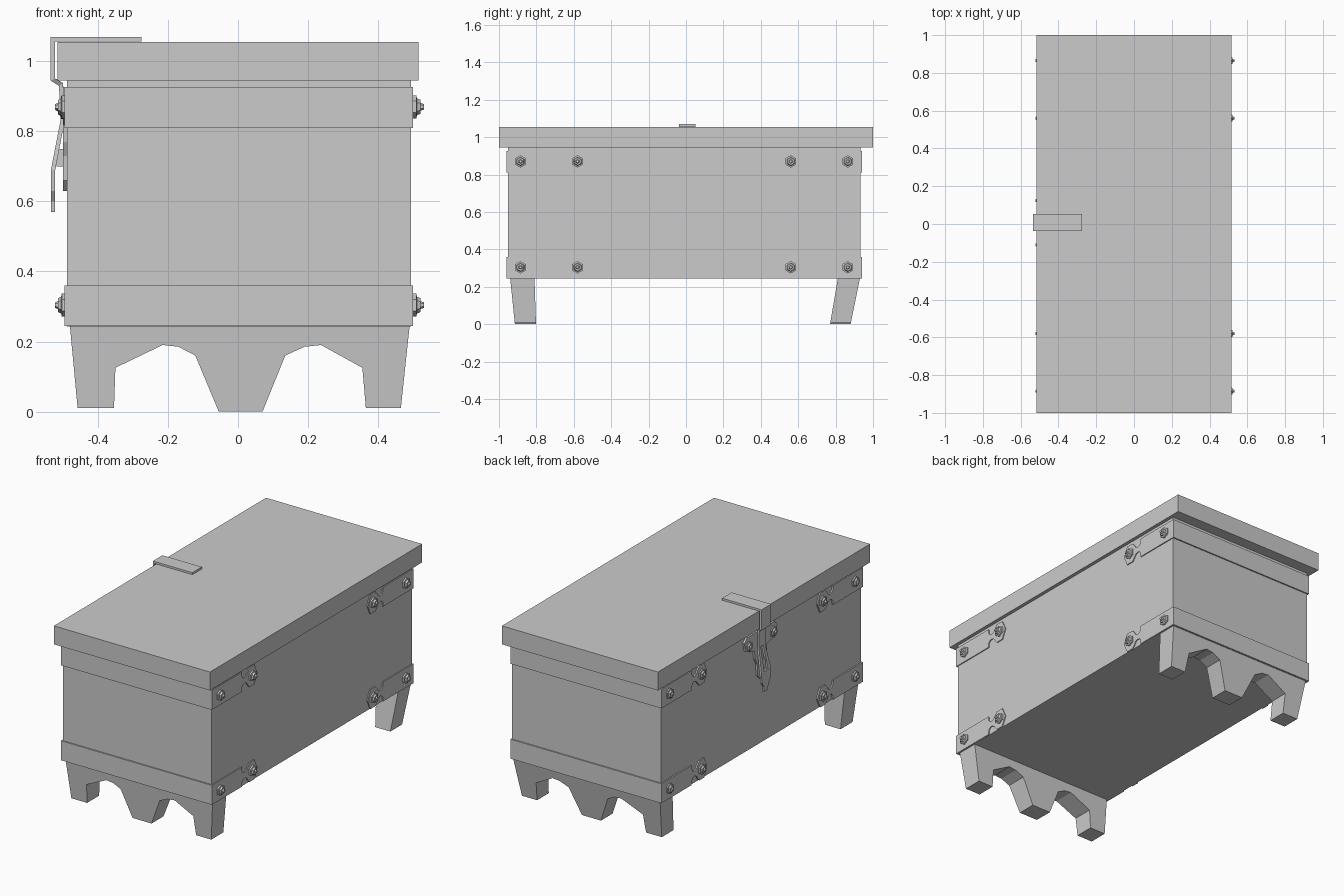
import bpy, math
from mathutils import Matrix, Vector

if "Cube" in bpy.data.objects:
    bpy.data.objects.remove(bpy.data.objects["Cube"])


def make(name, verts, faces):
    me = bpy.data.meshes.new(name)
    me.from_pydata(verts, [], faces)
    me.validate()
    ob = bpy.data.objects.new(name, me)
    bpy.context.collection.objects.link(ob)
    bpy.context.view_layer.objects.active = ob
    ob.select_set(True)
    bpy.ops.object.mode_set(mode='EDIT')
    bpy.ops.mesh.select_all(action='SELECT')
    bpy.ops.mesh.normals_make_consistent(inside=False)
    bpy.ops.object.mode_set(mode='OBJECT')
    ob.select_set(False)
    return ob


def prism(name, pts, fa, fb):
    """Joins two copies of a 2D outline, each placed in 3D by a function."""
    n = len(pts)
    verts = [fa(*p) for p in pts] + [fb(*p) for p in pts]
    faces = [list(range(n))[::-1], list(range(n, 2 * n))]
    faces += [[i, (i + 1) % n, n + (i + 1) % n, n + i] for i in range(n)]
    return make(name, verts, faces)


def box(name, x0, x1, y0, y1, z0, z1):
    return prism(name, [(x0, y0), (x1, y0), (x1, y1), (x0, y1)],
                 lambda x, y: (x, y, z0), lambda x, y: (x, y, z1))


def bolt(name, x, y, z, side):
    """Six-sided washer with a stepped, faceted cap pointing along x."""
    rings = [(0, .033), (.012, .033), (.014, .024), (.024, .02), (.024, .011), (.034, .008)]
    verts, faces = [], []
    for d, r in rings:
        for k in range(6):
            a = math.tau * k / 6 + math.pi / 6
            verts.append((x + side * d, y + r * math.cos(a), z + r * math.sin(a)))
    for j in range(len(rings) - 1):
        for k in range(6):
            m = (k + 1) % 6
            faces.append([j * 6 + k, j * 6 + m, j * 6 + 6 + m, j * 6 + 6 + k])
    faces += [list(range(6)), list(range(len(verts) - 6, len(verts)))]
    return make(name, verts, faces)


# body and lid
box("chest_body", -.488, .494, -.953, .932, .243, .95)
box("lid", -.515, .515, -1, 1, .945, 1.055)

# corner straps: plain bands on both ends, shaped ends on the long sides
half = [(.935, .058), (.655, .058), (.652, .032), (.642, .02), (.627, .016), (.61, .022),
        (.598, .04), (.582, .058), (.535, .058)]
outline = half + [(.508, 0)] + [(y, -z) for y, z in reversed(half)]
for level, zc in (("lower", .302), ("upper", .868)):
    box(f"{level}_front_band", -.496, .5, -.961, -.95, zc - .058, zc + .058)
    box(f"{level}_back_band", -.496, .5, .928, .94, zc - .058, zc + .058)
    for side, xs in ((1, .49), (-1, -.486)):
        xo = xs + side * .01
        for end in (1, -1):
            def place(x):
                return lambda y, z: (x, end * (y + .0115) - .0115, zc + z)
            prism(f"{level}_side_strap", outline, place(xs), place(xo))
            for y in (.865, .56):
                yy = y if end > 0 else -y - .02
                bolt("strap_bolt", xo - side * .003, yy, zc + .002,
                     side if side > 0 else -.85)

# scalloped feet under each end, leaning slightly inward
feet = [(-.48, .245), (-.458, .01), (-.354, .01), (-.35, .125), (-.215, .19), (-.17, .185),
        (-.122, .16), (-.055, 0), (.07, 0), (.135, .16), (.19, .185), (.237, .19),
        (.355, .125), (.365, .01), (.465, .01), (.49, .245)]


def leaning(top, bottom):
    return lambda x, z: (x, bottom + (top - bottom) * z / .245, z)


prism("front_feet", feet, leaning(-.94, -.915), leaning(-.81, -.802))
prism("back_feet", feet, leaning(.93, .88), leaning(.812, .77))

# winged backing plate for the hasp
wing = [(0, .63), (.03, .66), (.035, .73), (.055, .77), (.06, .82), (.10, .83),
        (.145, .85), (.155, .90), (.13, .925)]
plate = wing + [(-y, z) for y, z in reversed(wing[1:])]
prism("hasp_plate", plate, lambda y, z: (-.487, y + .007, z), lambda y, z: (-.499, y + .007, z))
for y in (.125, -.11):
    bolt("hasp_bolt", -.496, y, .868, -.75)
box("hasp_staple", -.518, -.49, -.008, .022, .70, .75)

# hasp: bent ribbon over the lid edge, slotted where it meets the staple
stations = [(-.275, 1.069, .045), (-.535, 1.069, .045), (-.535, .945, .045), (-.511, .93, .032),
            (-.507, .83, .03), (-.534, .69, .045), (-.534, .63, .04), (-.534, .60, .02),
            (-.534, .57, .018)]
verts, faces = [], []
for x, z, w in stations:
    verts += [(x, .007 + w * k, z) for k in (-1, -.4, .4, 1)]
for j in range(len(stations) - 1):
    for c in range(3):
        if not (j == 4 and c == 1):
            a = j * 4 + c
            faces.append([a, a + 1, a + 5, a + 4])
me = bpy.data.meshes.new("hasp")
me.from_pydata(verts, [], faces)
hasp = bpy.data.objects.new("hasp", me)
bpy.context.collection.objects.link(hasp)
mod = hasp.modifiers.new("thickness", 'SOLIDIFY')
mod.thickness = .012
mod.offset = -1
mod.use_even_offset = True
